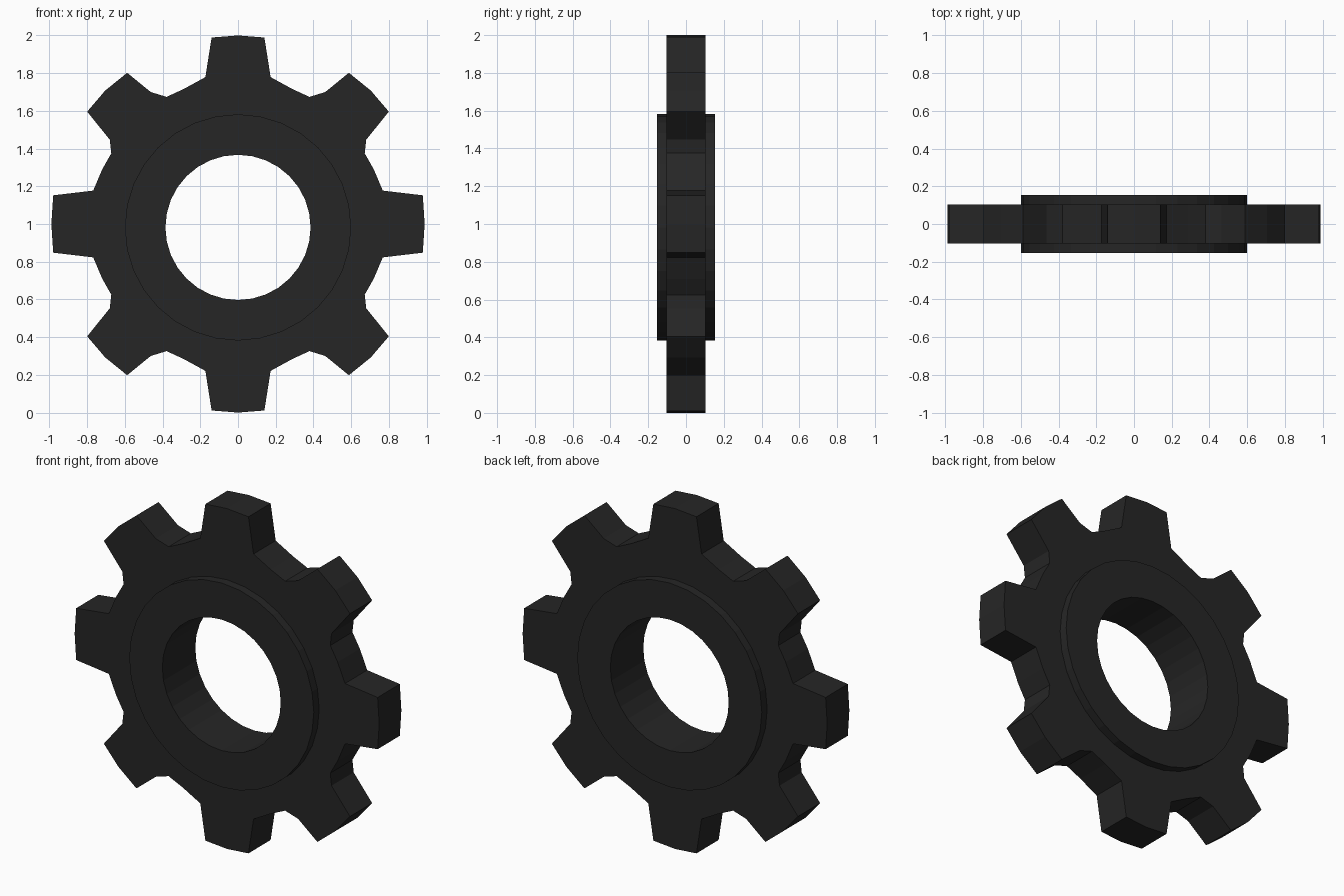
import bpy, bmesh, math

if "Cube" in bpy.data.objects:
    bpy.data.objects.remove(bpy.data.objects["Cube"])

MAT = bpy.data.materials.new("dark iron")
MAT.diffuse_color = (0.019, 0.019, 0.019, 1)
MAT.use_nodes = True
MAT.node_tree.nodes["Principled BSDF"].inputs["Base Color"].default_value = MAT.diffuse_color

HUB_Z = 0.982   # hub sits slightly below the middle of the toothed plate


def circle(r, z, n=32):
    return [(r * math.sin(2 * math.pi * i / n), z + r * math.cos(2 * math.pi * i / n))
            for i in range(n)]


def ring_solid(name, outer, inner, half):
    """Plate in the XZ plane with a hole, extruded along Y."""
    bm = bmesh.new()
    edges = []
    for loop in (outer, inner):
        vs = [bm.verts.new((x, -half, z)) for x, z in loop]
        edges += [bm.edges.new((a, b)) for a, b in zip(vs, vs[1:] + vs[:1])]
    bmesh.ops.triangle_fill(bm, use_beauty=True, use_dissolve=False,
                            edges=edges, normal=(0, -1, 0))
    res = bmesh.ops.extrude_face_region(bm, geom=bm.faces[:], use_keep_orig=True)
    moved = [g for g in res["geom"] if isinstance(g, bmesh.types.BMVert)]
    bmesh.ops.translate(bm, verts=moved, vec=(0, 2 * half, 0))
    bmesh.ops.recalc_face_normals(bm, faces=bm.faces[:])
    me = bpy.data.meshes.new(name)
    bm.to_mesh(me)
    bm.free()
    me.materials.append(MAT)
    ob = bpy.data.objects.new(name, me)
    bpy.context.collection.objects.link(ob)
    return ob


# Quarter of the tooth outline, from top to right, about the plate centre
quarter = [(0, 1.0), (0.14, 0.989), (0.173, 0.779), (0.286, 0.717), (0.379, 0.674),
           (0.463, 0.70), (0.588, 0.802), (0.705, 0.707), (0.80, 0.596),
           (0.68, 0.447), (0.672, 0.375), (0.72, 0.29), (0.768, 0.177),
           (0.98, 0.152), (0.99, 0)]
right = quarter + [(x, -z) for x, z in quarter[-2::-1]]
outline = right + [(-x, z) for x, z in right[-2:0:-1]]

# Toothed plate (its hole is buried inside the hub)
ring_solid("gear_plate", [(x, z + 1.0) for x, z in outline], circle(0.5, HUB_Z), 0.103)

# Thicker raised hub with the bore
ring_solid("hub", circle(0.6, HUB_Z), circle(0.385, HUB_Z), 0.153)
